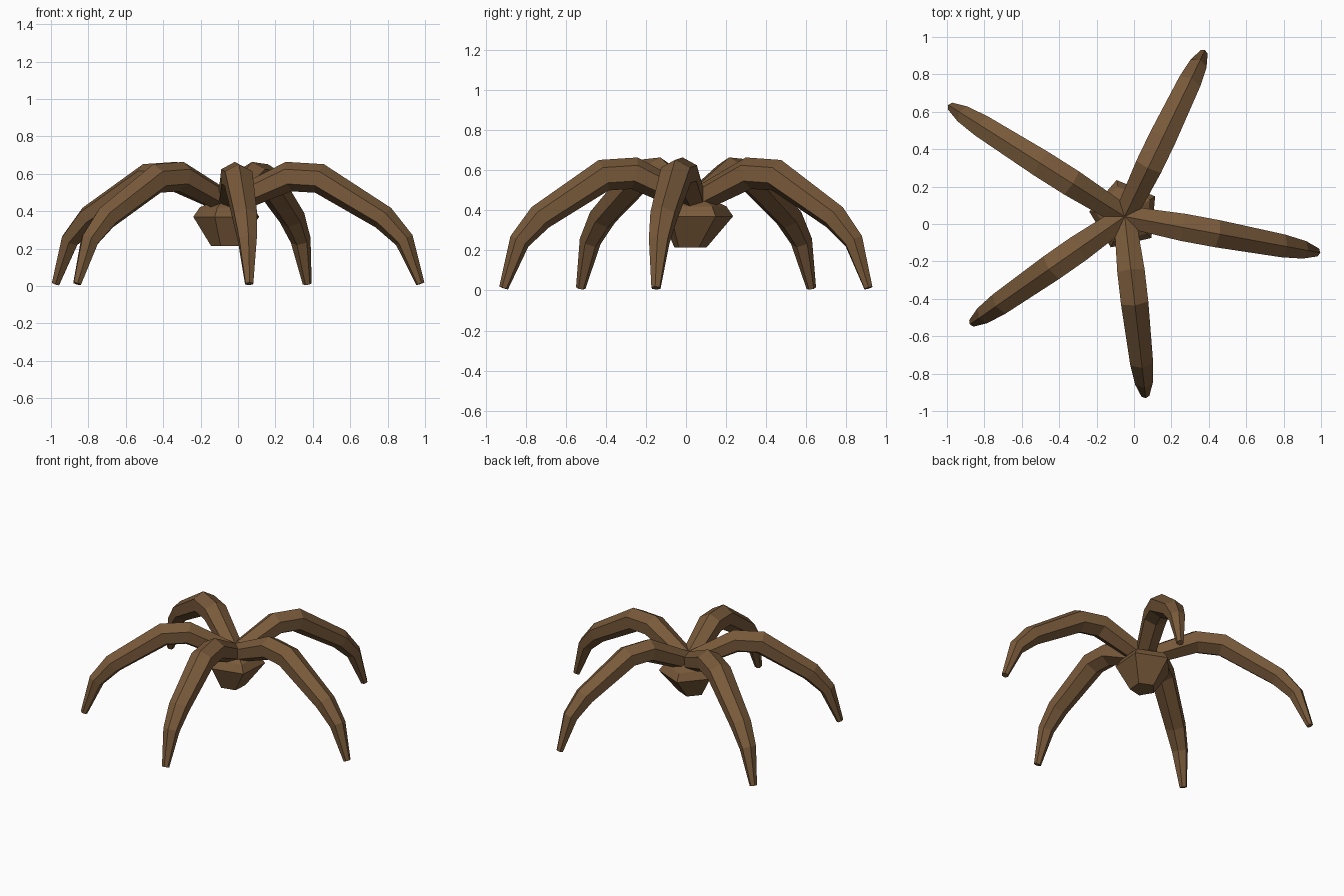
import bpy, bmesh
from math import sin, cos, radians, pi, hypot
from mathutils import Vector

if "Cube" in bpy.data.objects:
    bpy.data.objects.remove(bpy.data.objects["Cube"])

brown = bpy.data.materials.new("bark_brown")
brown.diffuse_color = (0.19, 0.102, 0.043, 1)
brown.use_nodes = True
brown.node_tree.nodes["Principled BSDF"].inputs["Base Color"].default_value = brown.diffuse_color

HUB = Vector((-0.05, 0.04, 0))


def loft(name, rings):
    """Join equal-sided rings into a closed, flat-shaded skin."""
    bm = bmesh.new()
    loops = [[bm.verts.new(p) for p in ring] for ring in rings]
    n = len(loops[0])
    for a, b in zip(loops, loops[1:]):
        for i in range(n):
            j = (i + 1) % n
            bm.faces.new((a[i], a[j], b[j], b[i]))
    bm.faces.new(loops[0])
    bm.faces.new(loops[-1])
    bmesh.ops.recalc_face_normals(bm, faces=bm.faces)
    mesh = bpy.data.meshes.new(name)
    bm.to_mesh(mesh)
    bm.free()
    mesh.materials.append(brown)
    obj = bpy.data.objects.new(name, mesh)
    bpy.context.collection.objects.link(obj)
    return obj


# Leg spine: distance from hub (as seen from above), height, radius
SPINE = [(0.0, 0.44, 0.062), (0.30, 0.585, 0.08), (0.455, 0.575, 0.08),
         (0.775, 0.365, 0.067), (0.88, 0.245, 0.052), (0.96, 0.012, 0.023)]


def leg(name, tip_x, tip_y):
    out = Vector((tip_x, tip_y, 0)) - HUB
    stretch = out.length / 0.96
    out.normalize()
    side = Vector((-out.y, out.x, 0))
    pts = [HUB + out * (r * stretch) + Vector((0, 0, z)) for r, z, _ in SPINE]
    rings = []
    for k, p in enumerate(pts):
        # ring plane bisects the neighbouring segments
        t = Vector()
        if k > 0:
            t += (p - pts[k - 1]).normalized()
        if k < len(pts) - 1:
            t += (pts[k + 1] - p).normalized()
        up = t.normalized().cross(side)
        rad = SPINE[k][2]
        rings.append([p + up * (rad * cos(i * pi / 3)) + side * (rad * 1.06 * sin(i * pi / 3))
                      for i in range(6)])
    return loft(name, rings)


# Five legs, given by where each foot lands
FEET = [(0.37, 0.91), (-0.975, 0.625), (-0.86, -0.525), (0.06, -0.91), (0.975, -0.15)]
for i, foot in enumerate(FEET):
    leg("leg_%d" % (i + 1), *foot)

# Faceted five-sided body hanging under the hub
BODY = [(-0.06, 0.02, 0.215, 0.085), (-0.05, 0.05, 0.37, 0.19),
        (-0.05, 0.05, 0.42, 0.155), (-0.05, 0.04, 0.47, 0.05)]
loft("body", [[Vector((x + r * cos(radians(175 + 72 * i)),
                       y + r * sin(radians(175 + 72 * i)), z)) for i in range(5)]
              for x, y, z, r in BODY])
